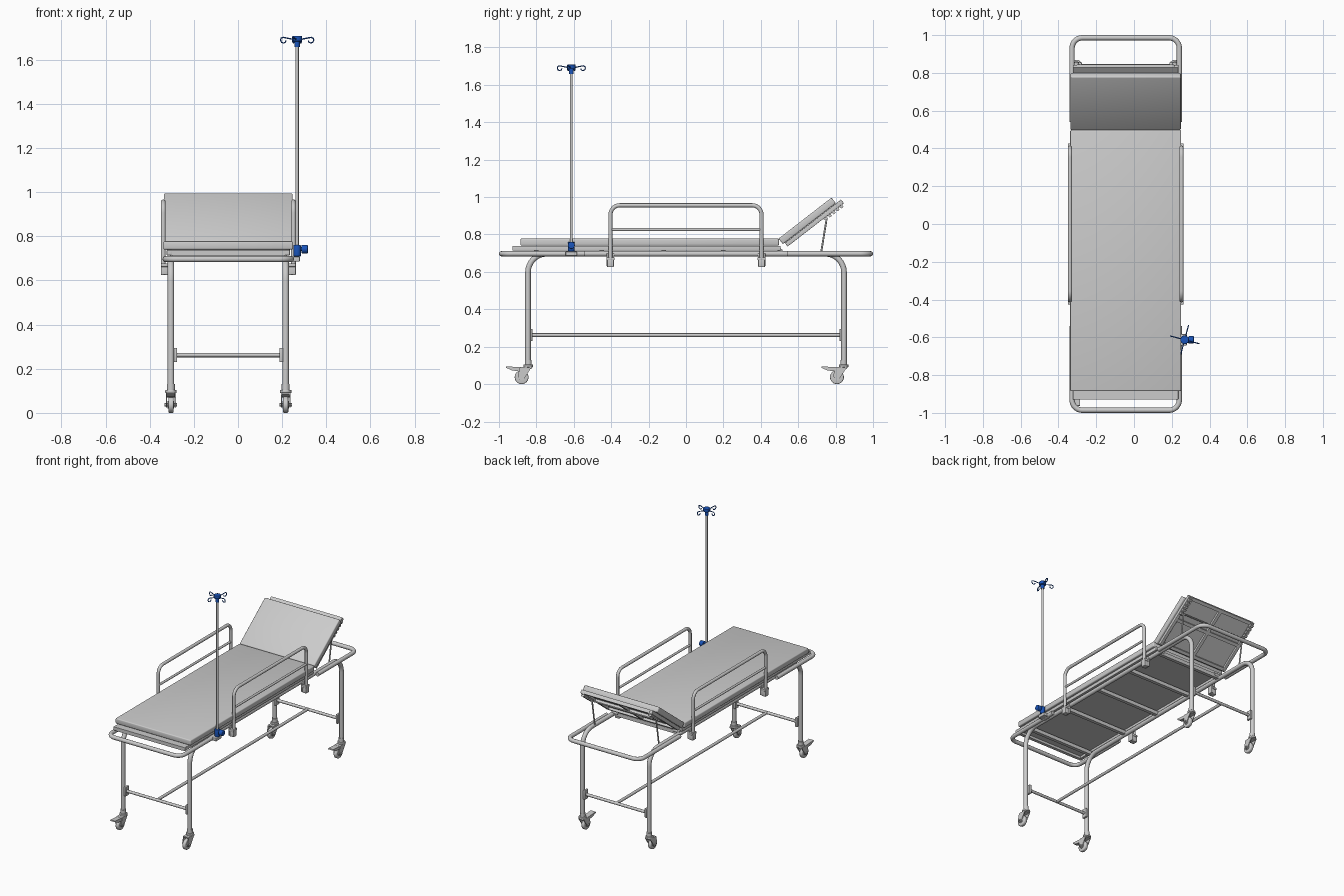
import bpy, bmesh, math
from mathutils import Vector, Matrix

if "Cube" in bpy.data.objects:
    bpy.data.objects.remove(bpy.data.objects["Cube"])

CX = -0.044            # centre line of the trolley (pole sticks out to the right)
ZF = 0.697             # height of the main frame tubes
TILT = math.atan2(0.219, 0.283)
BLUE = bpy.data.materials.new("blue_plastic")
BLUE.diffuse_color = (0.01, 0.09, 0.5, 1)
BLUE.use_nodes = True
BLUE.node_tree.nodes["Principled BSDF"].inputs["Base Color"].default_value = BLUE.diffuse_color


def finish(ob, mat=None):
    if mat:
        ob.data.materials.append(mat)
    bpy.ops.object.select_all(action='DESELECT')
    ob.select_set(True)
    bpy.context.view_layer.objects.active = ob
    bpy.ops.object.convert(target='MESH')
    bpy.ops.object.shade_smooth_by_angle(angle=math.radians(35))
    return ob


def new_object(name, bm, mat=None):
    bmesh.ops.recalc_face_normals(bm, faces=bm.faces)
    me = bpy.data.meshes.new(name)
    bm.to_mesh(me)
    bm.free()
    ob = bpy.data.objects.new(name, me)
    bpy.context.collection.objects.link(ob)
    return finish(ob, mat)


def box(name, lo, hi, bevel=0.0, matrix=None, mat=None):
    bm = bmesh.new()
    lo, hi = Vector(lo), Vector(hi)
    bmesh.ops.create_cube(bm, size=1, matrix=Matrix.Translation((lo + hi) / 2) @ Matrix.Diagonal((*(hi - lo), 1)))
    if bevel:
        bmesh.ops.bevel(bm, geom=bm.edges[:], offset=bevel, segments=3, profile=0.5, affect='EDGES')
    if matrix:
        bm.transform(matrix)
    return new_object(name, bm, mat)


def cyl(name, centre, r, depth, axis='Z', seg=24, bevel=0.0, mat=None):
    bm = bmesh.new()
    rot = {'Z': Matrix(), 'X': Matrix.Rotation(math.pi / 2, 4, 'Y'), 'Y': Matrix.Rotation(math.pi / 2, 4, 'X')}[axis]
    bmesh.ops.create_cone(bm, cap_ends=True, segments=seg, radius1=r, radius2=r, depth=depth)
    if bevel:
        rim = [e for e in bm.edges if abs(e.verts[0].co.z - e.verts[1].co.z) < 1e-6]
        bmesh.ops.bevel(bm, geom=rim, offset=bevel, segments=3, profile=0.5, affect='EDGES')
    bm.transform(Matrix.Translation(centre) @ rot)
    return new_object(name, bm, mat)


def plate(name, profile, x0, x1, matrix=None):
    """Extrude a (y, z) profile along x."""
    bm = bmesh.new()
    f = bm.faces.new([bm.verts.new((x0, y, z)) for y, z in profile])
    ext = bmesh.ops.extrude_face_region(bm, geom=[f])['geom']
    bmesh.ops.translate(bm, vec=(x1 - x0, 0, 0), verts=[v for v in ext if isinstance(v, bmesh.types.BMVert)])
    if matrix:
        bm.transform(matrix)
    return new_object(name, bm)


def tube(name, pts, r, fillet=0.0, mat=None, sides=4):
    """Round tube along a polyline whose inner corners are rounded."""
    pts = [Vector(p) for p in pts]
    path = [pts[0]]
    for a, b, c in zip(pts, pts[1:], pts[2:]):
        if fillet:
            u, v = (a - b).normalized(), (c - b).normalized()
            half = u.angle(v) / 2
            t = fillet / math.tan(half)
            o = b + (u + v).normalized() * fillet / math.sin(half)
            s, e = b + u * t - o, b + v * t - o
            ang = s.angle(e)
            for i in range(9):
                k = i / 8
                path.append(o + (s * math.sin((1 - k) * ang) + e * math.sin(k * ang)) / math.sin(ang))
        else:
            path.append(b)
    path.append(pts[-1])
    cu = bpy.data.curves.new(name, 'CURVE')
    cu.dimensions = '3D'
    cu.bevel_depth, cu.bevel_resolution, cu.use_fill_caps = r, sides, True
    sp = cu.splines.new('POLY')
    sp.points.add(len(path) - 1)
    for p, q in zip(sp.points, path):
        p.co = (*q, 1)
    ob = bpy.data.objects.new(name, cu)
    bpy.context.collection.objects.link(ob)
    return finish(ob, mat)


# Leg frames: one bent tube per side, plus end loops
for s, side in ((-1, "left"), (1, "right")):
    x = CX + s * 0.26
    tube(f"leg_frame_{side}", [(x, -0.845, 0.1), (x, -0.845, ZF), (x, 0.845, ZF), (x, 0.845, 0.1)], 0.015, 0.1)
for s, end in ((-1, "foot"), (1, "head")):
    x0, x1 = CX - 0.284, CX + 0.284
    tube(f"{end}_end_loop", [(x0, s * 0.54, ZF), (x0, s * 0.986, ZF), (x1, s * 0.986, ZF), (x1, s * 0.54, ZF)],
         0.014, 0.055)

# Lower H-shaped brace with its brackets
for s, end in ((-1, "foot"), (1, "head")):
    y = s * 0.838
    tube(f"{end}_lower_crossbar", [(CX - 0.24, y, 0.262), (CX + 0.24, y, 0.262)], 0.01)
    for t in (-1, 1):
        xi, xo = CX + t * 0.232, CX + t * 0.248
        box("brace_bracket", (min(xi, xo), y - 0.018, 0.23), (max(xi, xo), y + 0.018, 0.295), 0.003)
tube("lower_long_bar", [(CX, -0.838, 0.262), (CX, 0.838, 0.262)], 0.01)

# Cross bars beneath the bed
for y in (-0.8, -0.45, -0.12, 0.2, 0.5):
    box("bed_crossbar", (CX - 0.255, y - 0.012, 0.69), (CX + 0.255, y + 0.012, 0.716))


# Castors: wheels trail toward -y, brakes on two diagonal corners
def castor(x, y, brake):
    w = y - 0.036
    cyl("castor_wheel", (x, w, 0.037), 0.037, 0.024, 'X', 32, 0.006)
    cyl("castor_hub", (x, w, 0.037), 0.017, 0.03, 'X')
    cyl("castor_axle", (x, w, 0.037), 0.007, 0.056, 'X', 12)
    prof = [(0.018, 0.092), (-0.045, 0.09), (-0.056, 0.045), (-0.046, 0.025), (-0.026, 0.025), (0.002, 0.066)]
    for t in (-1, 1):
        plate("castor_fork", [(y + a, b) for a, b in prof], x + t * 0.017, x + t * 0.022)
    box("castor_fork_top", (x - 0.022, y - 0.045, 0.082), (x + 0.022, y + 0.018, 0.092), 0.002)
    cyl("castor_swivel", (x, y, 0.097), 0.026, 0.014, bevel=0.003)
    cyl("castor_sleeve", (x, y, 0.115), 0.018, 0.03)
    if brake:
        prof = [(-0.04, 0.09), (-0.118, 0.095), (-0.12, 0.088), (-0.085, 0.072), (-0.045, 0.07)]
        plate("brake_pedal", [(y + a, b) for a, b in prof], x - 0.019, x + 0.019)


for sx in (-1, 1):
    for sy in (-1, 1):
        castor(CX + sx * 0.26, sy * 0.843, sx == sy)


# Bed boards: sheet on a rectangular frame, with the mattress on top
def board(name, y0, y1, top, bottom, ribs, centre_rib, matrix=None):
    h, w = 0.279, 0.022
    box(f"{name}_sheet", (CX - h + 0.002, y0, top - 0.008), (CX + h - 0.002, y1, top), 0, matrix)
    for s in (-1, 1):
        xa, xb = sorted((CX + s * h, CX + s * (h - w)))
        box(f"{name}_side_bar", (xa, y0, bottom), (xb, y1, top - 0.001), 0.002, matrix)
    for y in (y0 + w / 2, y1 - w / 2, *ribs):
        box(f"{name}_rib", (CX - h + w, y - w / 2, bottom), (CX + h - w, y + w / 2, top - 0.004), 0, matrix)
    if centre_rib:
        box(f"{name}_centre_rib", (CX - w / 2, y0 + w, bottom), (CX + w / 2, y1 - w, top - 0.004), 0, matrix)


board("bed_board", -0.928, 0.505, 0.739, 0.714, (), False)
box("mattress", (CX - 0.294, -0.885, 0.74), (CX + 0.294, 0.497, 0.778), 0.007)

# Backrest, built flat in local space and tilted about the mattress fold
M = Matrix.Translation((0, 0.495, 0.778)) @ Matrix.Rotation(TILT, 4, 'X')
box("backrest_mattress", (CX - 0.292, 0, -0.038), (CX + 0.292, 0.358, 0), 0.007, M)
board("backrest_board", 0.012, 0.392, -0.039, -0.063, (0.21,), True, M)
for s in (-1, 1):
    # Saw-tooth ratchet under the backrest
    teeth = [(0.25, -0.06)]
    for i in range(5):
        y = 0.26 + i * 0.026
        teeth += [(y, -0.078), (y + 0.014, -0.078), (y + 0.015, -0.066), (y + 0.024, -0.066)]
    teeth += [(0.392, -0.06)]
    x = CX + s * 0.262
    plate("backrest_ratchet", teeth, x - 0.012, x + 0.012, M)
    cyl("backrest_hinge", (CX + s * 0.24, 0.505, 0.712), 0.012, 0.05, 'X')

# Wire prop holding the backrest up
ya, za = 0.752, 0.885
tube("backrest_prop", [(CX - 0.25, 0.722, 0.7), (CX - 0.25, ya, za), (CX + 0.25, ya, za), (CX + 0.25, 0.722, 0.7)],
     0.005, 0.015)

# Side rails
for s, side in ((-1, "left"), (1, "right")):
    x = CX + s * 0.295
    tube(f"side_rail_{side}", [(x, -0.404, 0.64), (x, -0.404, 0.956), (x, 0.404, 0.956), (x, 0.404, 0.64)],
         0.011, 0.05)
    tube(f"side_rail_bar_{side}", [(x, -0.404, 0.826), (x, 0.404, 0.826)], 0.008)
    for y in (-0.404, 0.404):
        xa, xb = sorted((CX + s * 0.272, CX + s * 0.306))
        box("rail_socket", (xa, y - 0.018, 0.625), (xb, y + 0.018, 0.668), 0.004)
        box("rail_socket_collar", (xa, y - 0.022, 0.662), (xb, y + 0.022, 0.678), 0.003)
        xa, xb = sorted((CX + s * 0.264, CX + s * 0.276))
        box("rail_socket_tab", (xa, y - 0.02, 0.63), (xb, y + 0.02, 0.7), 0.002)

# Drip pole with clamp, knob and four hooks
PX, PY = 0.268, -0.613
box("pole_bracket", (0.225, PY - 0.03, 0.686), (0.28, PY + 0.03, 0.708), 0.003)
cyl("drip_pole", (PX, PY, 1.19), 0.0075, 0.98, seg=20)
cyl("pole_clamp", (PX, PY, 0.735), 0.017, 0.052, bevel=0.004, mat=BLUE)
cyl("clamp_stem", (PX + 0.02, PY, 0.742), 0.009, 0.03, 'X', mat=BLUE)
cyl("clamp_knob", (PX + 0.034, PY, 0.742), 0.019, 0.03, 'X', seg=16, bevel=0.004, mat=BLUE)
cyl("hook_sleeve", (PX, PY, 1.672), 0.012, 0.03, mat=BLUE)
cyl("hook_hub", (PX, PY, 1.696), 0.023, 0.024, bevel=0.004, mat=BLUE)
hook = [(0.015, 1.692), (0.045, 1.698), (0.066, 1.702), (0.075, 1.698), (0.078, 1.69),
        (0.074, 1.68), (0.064, 1.676), (0.055, 1.68), (0.053, 1.687)]
for i in range(4):
    a = math.radians(-15 + 90 * i)
    tube(f"drip_hook_{i + 1}", [(PX + r * math.cos(a), PY + r * math.sin(a), z) for r, z in hook], 0.003, mat=BLUE, sides=2)
